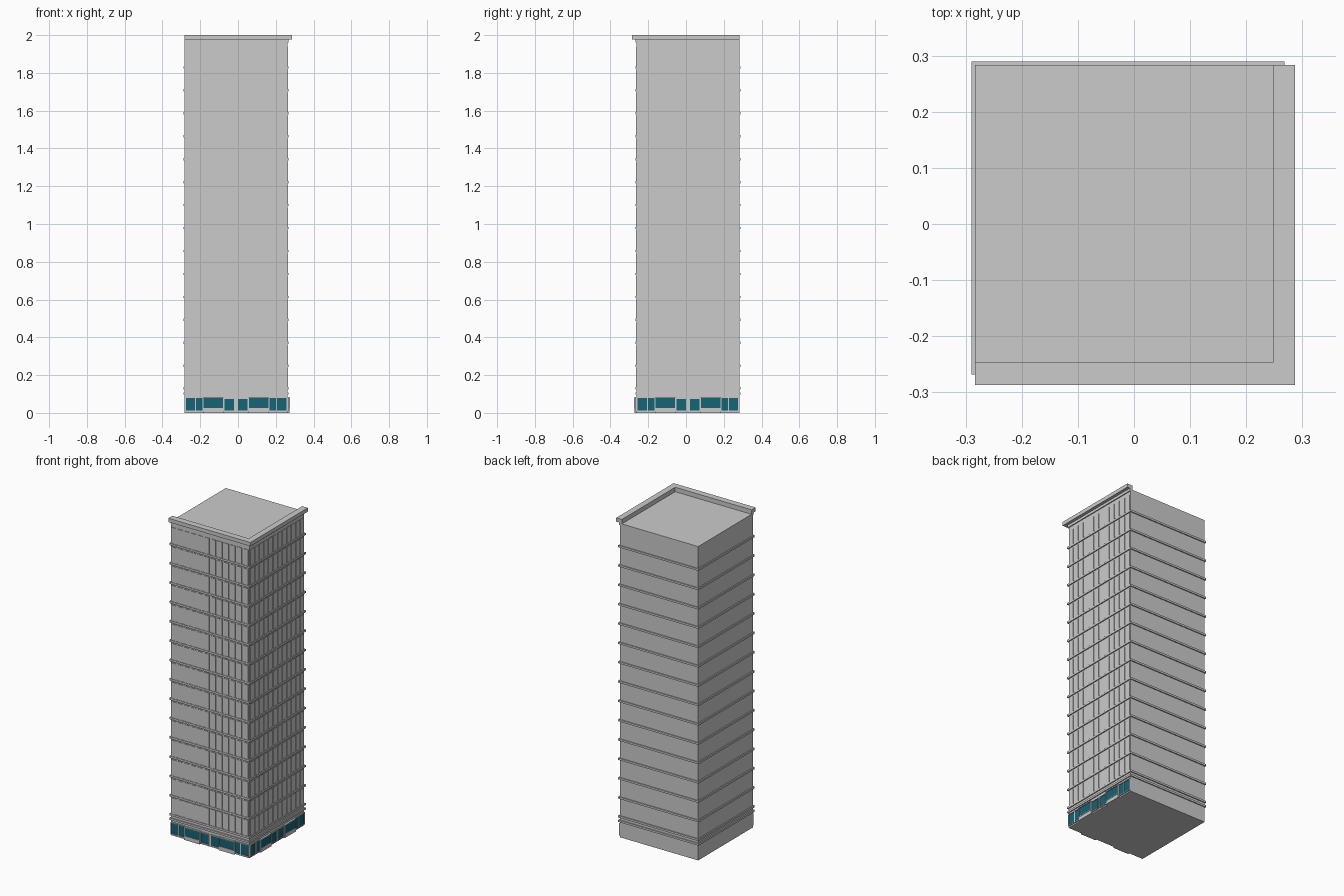
import bpy, bmesh
from mathutils import Vector, Matrix

if "Cube" in bpy.data.objects:
    bpy.data.objects.remove(bpy.data.objects["Cube"])

# Main shaft: square plan, shifted slightly to back-left
HALF = 0.2725
CX, CY = -0.0105, 0.0105
ROOF = 1.972
PITCH = 0.1215
FLOORS = [0.2495 + PITCH * i for i in range(14)]     # belt course heights

glass = bpy.data.materials.new("teal_glass")
glass.diffuse_color = (0.008, 0.125, 0.18, 1)
glass.use_nodes = True
glass.node_tree.nodes["Principled BSDF"].inputs["Base Color"].default_value = glass.diffuse_color


def make(name, boxes, mat=None):
    """One object out of (min, max) boxes."""
    bm = bmesh.new()
    for lo, hi in boxes:
        lo, hi = Vector(lo), Vector(hi)
        m = Matrix.Translation((lo + hi) / 2) @ Matrix.Diagonal((*(hi - lo), 1))
        bmesh.ops.create_cube(bm, size=1, matrix=m)
    me = bpy.data.meshes.new(name)
    bm.to_mesh(me)
    bm.free()
    ob = bpy.data.objects.new(name, me)
    bpy.context.collection.objects.link(ob)
    if mat:
        me.materials.append(mat)
    return ob


def facade(name, boxes, mat=None):
    """Boxes (u0, u1, z0, z1, depth) on the front, turned onto the right side too."""
    solid = [((u0, -HALF - d, z0), (u1, -HALF + 0.004, z1)) for u0, u1, z0, z1, d in boxes]
    for side, turn in (("front", 0), ("right", 1.5707963)):
        ob = make(f"{side}_{name}", solid, mat)
        ob.data.transform(Matrix.Translation((CX, CY, 0)) @ Matrix.Rotation(turn, 4, 'Z'))


def square(grow, z0, z1):
    r = HALF + grow
    return (CX - r, CY - r, z0), (CX + r, CY + r, z1)


def mirrored(items):
    return items + [(-b, -a, *rest) for a, b, *rest in items]


make("tower_body", [square(0, 0, ROOF)])

# Belt courses all the way round, with a pair above the shopfront
make("belt_courses", [square(0.0065, z - 0.006, z + 0.006) for z in FLOORS + [0.131, 0.103]])

# L-shaped parapet cornice on the front and right sides
make("parapet_cornice", [((-0.283, -0.287, 1.976), (0.287, -0.247, 2.0)),
                         ((0.248, -0.247, 1.976), (0.287, 0.283, 2.0)),
                         ((-0.283, -0.268, 1.96), (0.268, -0.247, 1.976)),
                         ((0.248, -0.247, 1.96), (0.268, 0.283, 1.976))])

# Raised window panels on every storey, twelve bays wide
BAYS = 12
step = 2 * HALF / BAYS
panels = []
for z in [0.131] + FLOORS:
    for i in range(BAYS):
        u = -HALF + step * (i + 0.5)
        panels.append((u - 0.017, u + 0.017, z + 0.006, z + PITCH - 0.014, 0.0035))
facade("window_panels", panels)

# Shopfront: openings as (u0, u1, z0, z1, frame depth)
openings = mirrored([(-0.266, -0.218, 0.012, 0.080, 0.006),
                     (-0.212, -0.178, 0.012, 0.080, 0.006),
                     (-0.171, -0.070, 0.026, 0.078, 0.012),
                     (-0.062, -0.010, 0.012, 0.074, 0.006)])
facade("shop_glass", [(a, b, c, d, e - 0.003) for a, b, c, d, e in openings], glass)

W = 0.004
frames = []
for a, b, c, d, e in openings:
    frames += [(a - W, a, c - W, d + W, e), (b, b + W, c - W, d + W, e),
               (a, b, c - W, c, e), (a, b, d, d + W, e)]
facade("shop_frames", frames)

# Low sill boxes under the display windows
facade("display_sills", mirrored([(-0.175, -0.066, 0.0, 0.022, 0.010)]))
